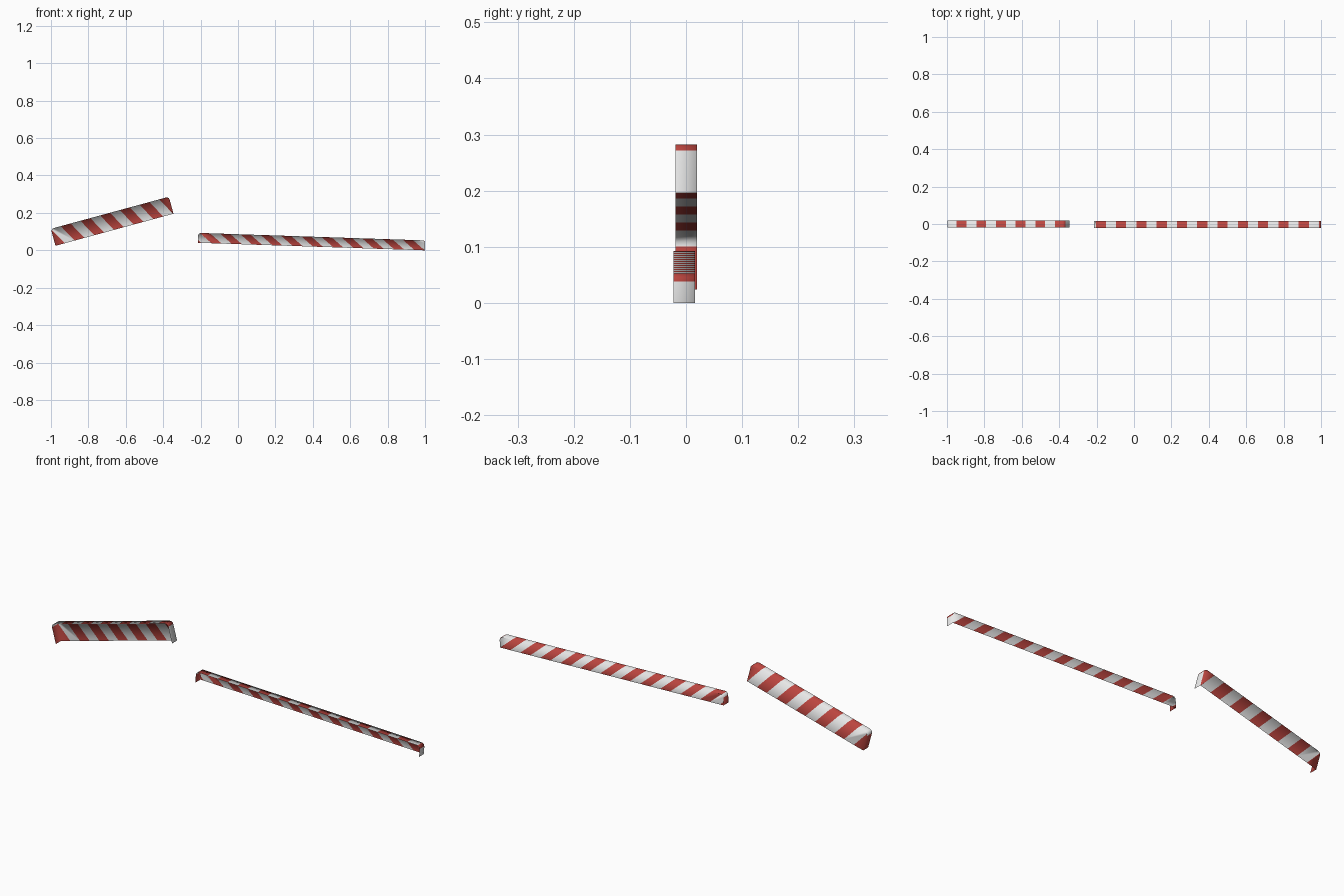
import bpy, bmesh, math
from mathutils import Vector

if "Cube" in bpy.data.objects:
    bpy.data.objects.remove(bpy.data.objects["Cube"])


def material(name, rgb):
    m = bpy.data.materials.new(name)
    m.diffuse_color = (*rgb, 1)
    m.use_nodes = True
    m.node_tree.nodes["Principled BSDF"].inputs["Base Color"].default_value = m.diffuse_color
    return m


WHITE = material("off_white", (0.80, 0.80, 0.80))
RED = material("warning_red", (0.50, 0.06, 0.05))


def cut(bm, faces, point, normal):
    """Split the given faces along a plane and return all resulting faces."""
    geom = list(faces) + list({e for f in faces for e in f.edges})
    geom += list({v for f in faces for v in f.verts})
    out = bmesh.ops.bisect_plane(bm, geom=geom, dist=1e-6,
                                 plane_co=point, plane_no=normal)
    return [g for g in out["geom"] if isinstance(g, bmesh.types.BMFace)]


def striped_cover(name, length, height, front, back, origin, angle,
                  period, phase, shift, r=0.015):
    """Open sheet cover: back panel, top flange with rounded corners, two ends."""
    bm = bmesh.new()

    # outline in x/z: up the left end, over the top, down the right end
    outline = [(0, 0)]
    for cx, start in ((r, 180), (length - r, 90)):
        for i in range(4):
            a = math.radians(start - 30 * i)
            outline.append((cx + r * math.cos(a), height - r + r * math.sin(a)))
    outline.append((length, 0))

    # back panel and flange strips
    panel = [bm.faces.new([bm.verts.new((x, back, z)) for x, z in outline])]
    flange = []
    for p, q in zip(outline, outline[1:]):
        flange.append(bm.faces.new([bm.verts.new(c) for c in (
            (p[0], front, p[1]), (q[0], front, q[1]),
            (q[0], back, q[1]), (p[0], back, p[1]))]))
    ends = [flange.pop(0), flange.pop()]

    # cut stripe edges: slanted on the back, straight across the top
    slope = shift / height
    count = int(length / period) + 2
    for k in range(-3, 2 * count):
        x = phase + k * period / 2
        at = Vector((x, 0, height))
        panel = cut(bm, panel, at, Vector((1, 0, slope)))
        flange = cut(bm, flange, at, Vector((1, 0, 0)))

    # colour by stripe; left end is red and right end white
    def stripe(s):
        return 1 if ((s - phase) / period) % 1 < 0.5 else 0

    for f in panel:
        c = f.calc_center_median()
        f.material_index = stripe(c.x - (height - c.z) * slope)
    for f in flange:
        f.material_index = stripe(f.calc_center_median().x)
    ends[0].material_index, ends[1].material_index = 1, 0

    bmesh.ops.remove_doubles(bm, verts=bm.verts, dist=1e-5)
    for f in bm.faces:
        f.smooth = True
    mesh = bpy.data.meshes.new(name)
    bm.to_mesh(mesh)
    bm.free()
    mesh.materials.append(WHITE)
    mesh.materials.append(RED)
    obj = bpy.data.objects.new(name, mesh)
    bpy.context.collection.objects.link(obj)
    obj.location = (origin[0], 0, origin[1])
    obj.rotation_euler = (0, -math.radians(angle), 0)
    return obj


# short raised cover on the left, long low cover on the right
striped_cover("short_striped_cover", 0.654, 0.094, -0.019, 0.020,
              (-0.976, 0.024), 15.2, period=0.109, phase=0.0545, shift=0.053)
striped_cover("long_striped_cover", 1.215, 0.053, -0.022, 0.016,
              (-0.215, 0.040), -1.9, period=0.1085, phase=0.009, shift=0.065)
